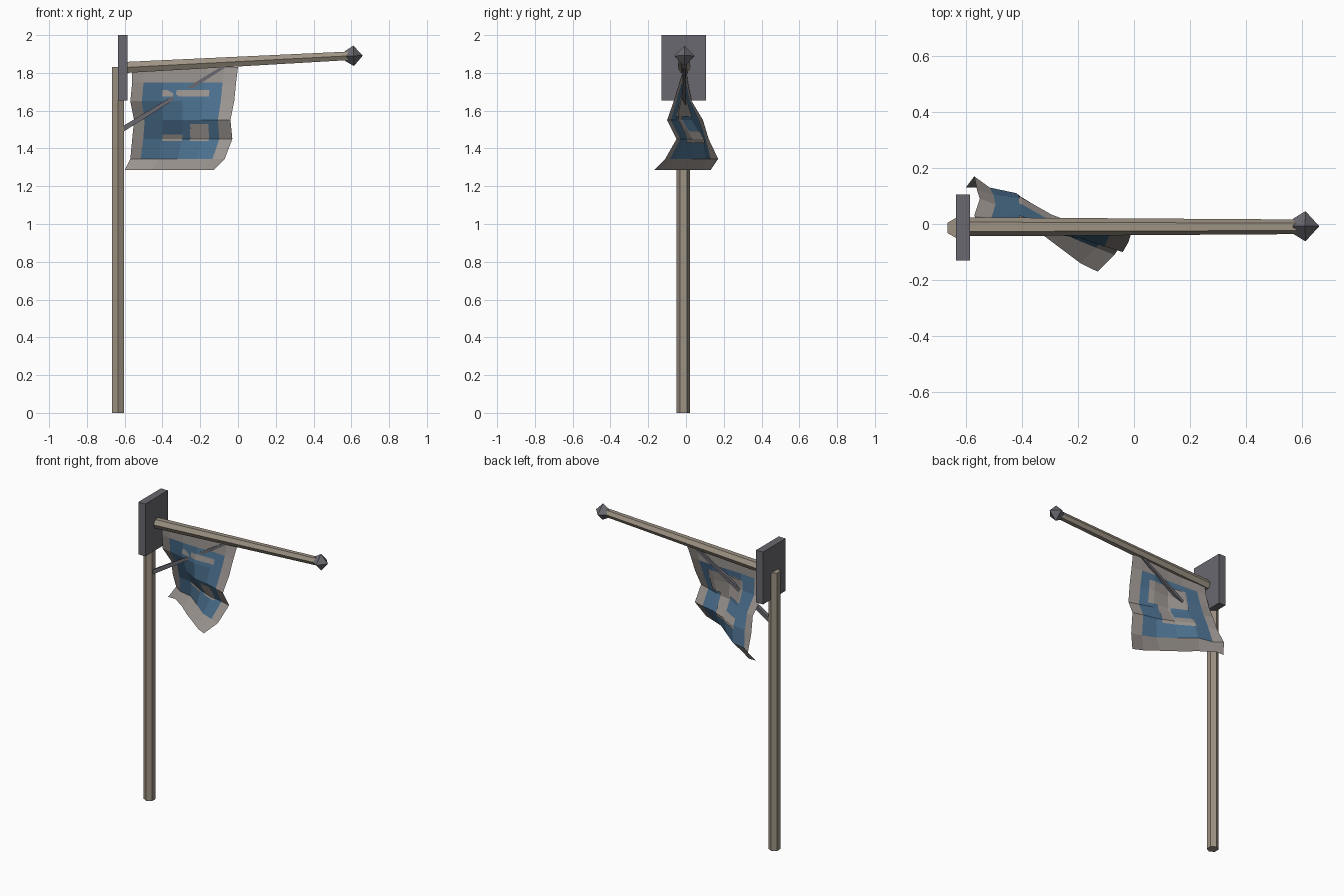
import bpy, bmesh, math
from mathutils import Vector, Matrix

if "Cube" in bpy.data.objects:
    bpy.data.objects.remove(bpy.data.objects["Cube"])


def mat(name, rgb):
    m = bpy.data.materials.new(name)
    m.diffuse_color = (*rgb, 1)
    m.use_nodes = True
    m.node_tree.nodes["Principled BSDF"].inputs["Base Color"].default_value = m.diffuse_color
    return m


wood = mat("wood", (0.34, 0.29, 0.23))
iron = mat("iron", (0.14, 0.14, 0.16))
linen = mat("linen", (0.33, 0.30, 0.28))
blue = mat("blue", (0.07, 0.16, 0.27))


def make(name, verts, faces, mats):
    me = bpy.data.meshes.new(name)
    me.from_pydata(verts, [], faces)
    for m in mats:
        me.materials.append(m)
    ob = bpy.data.objects.new(name, me)
    bpy.context.collection.objects.link(ob)
    return ob


def rod(name, sections, sides, m, turn=0.0):
    """Loft of regular rings; sections = [(centre, radius), ...] on a line."""
    axis = (Vector(sections[-1][0]) - Vector(sections[0][0])).normalized()
    side = Vector((0, 1, 0))
    up = axis.cross(side).normalized()
    verts, faces = [], []
    for c, r in sections:
        for k in range(sides):
            a = turn + math.tau * k / sides
            verts.append(Vector(c) + r * (math.cos(a) * side + math.sin(a) * up))
    for i in range(len(sections) - 1):
        for k in range(sides):
            j = (k + 1) % sides
            faces.append((i * sides + k, i * sides + j,
                          (i + 1) * sides + j, (i + 1) * sides + k))
    faces.append(tuple(range(sides))[::-1])
    faces.append(tuple(range(len(verts) - sides, len(verts))))
    ob = make(name, verts, faces, [m])
    bm = bmesh.new()
    bm.from_mesh(ob.data)
    bmesh.ops.remove_doubles(bm, verts=bm.verts, dist=1e-5)
    bmesh.ops.recalc_face_normals(bm, faces=bm.faces)
    bm.to_mesh(ob.data)
    bm.free()
    return ob


# Upright post, arm, arm tip and diagonal brace
rod("post", [((-0.635, -0.014, 0), 0.036), ((-0.635, -0.014, 1.83), 0.036)], 6, wood)
rod("arm", [((-0.63, -0.01, 1.827), 0.034), ((0.60, -0.01, 1.891), 0.026)], 6, wood)
rod("arm_tip", [((0.568, -0.008, 1.889), 0.027), ((0.612, -0.008, 1.89), 0.054),
                ((0.661, -0.008, 1.892), 0.0)], 4, iron)
rod("brace", [((-0.63, -0.01, 1.49), 0.019), ((-0.07, -0.01, 1.835), 0.011)], 4, iron, math.pi / 4)

# Mounting plate at the top of the post
bm = bmesh.new()
bmesh.ops.create_cube(bm, size=1, matrix=Matrix.Translation((-0.61, -0.0125, 1.8275))
                      @ Matrix.Diagonal((0.05, 0.235, 0.345, 1)))
plate = make("plate", [], [], [iron])
bm.to_mesh(plate.data)
bm.free()

# Rippled banner: rows of (z, left x, right x, y across the width)
cols = [0, 0.11, 0.30, 0.50, 0.70, 0.87, 1]
rows = [
    (1.830, -0.56, 0.00, (0, 0, -.01, -.01, -.01, -.01, -.01)),
    (1.750, -0.56, -0.01, (.01, 0, -.01, -.015, -.012, -.02, -.035)),
    (1.650, -0.57, -0.02, (.03, .02, .0, -.035, -.03, -.05, -.065)),
    (1.550, -0.55, -0.04, (.09, .07, .03, -.03, -.05, -.08, -.10)),
    (1.450, -0.56, -0.03, (.12, .105, .09, .03, -.01, -.03, -.05)),
    (1.345, -0.57, -0.07, (.17, .13, .11, .03, -.05, -.085, -.11)),
    (1.285, -0.60, -0.13, (.13, .13, .07, -.01, -.08, -.14, -.17)),
]
N = len(cols)


def node(i, j):
    z, xl, xr, ys = rows[i]
    return Vector((xl + (xr - xl) * cols[j], ys[j], z))


verts = [node(i, j) for i in range(N) for j in range(N)]
faces = [(i * N + j, (i + 1) * N + j, (i + 1) * N + j + 1, i * N + j + 1)
         for i in range(N - 1) for j in range(N - 1)]
banner = make("banner", verts, faces, [linen, blue])
for p in banner.data.polygons:
    i, j = divmod(p.index, N - 1)
    p.material_index = int(0 < i < N - 2 and 0 < j < N - 2)


def on_cloth(a, b, off):
    """Point on the banner at row a, column b, moved off the cloth in y."""
    i, j = min(int(a), N - 2), min(int(b), N - 2)
    top = node(i, j).lerp(node(i, j + 1), b - j)
    low = node(i + 1, j).lerp(node(i + 1, j + 1), b - j)
    return top.lerp(low, a - i) + Vector((0, off, 0))


def patches(name, rects, off):
    """Emblem strips (row0, row1, col0, col1) that follow the folds."""
    v, f = [], []
    for r0, r1, c0, c1 in rects:
        rs = sorted({r0, r1} | {k for k in range(N) if r0 < k < r1})
        cs = sorted({c0, c1} | {k for k in range(N) if c0 < k < c1})
        base, w = len(v), len(cs)
        v += [on_cloth(a, b, off) for a in rs for b in cs]
        for i in range(len(rs) - 1):
            for j in range(w - 1):
                q = base + i * w + j
                f.append((q, q + w, q + w + 1, q + 1))
    return make(name, v, f, [linen])


# Emblem strips: small on the front, larger on the back
patches("emblem_front", [(1.4, 1.75, 2.0, 4.3), (3.2, 4.1, 3.4, 4.4),
                         (3.75, 4.1, 2.0, 3.0)], -0.004)
patches("emblem_back", [(1.4, 2.8, 1.9, 4.4), (2.8, 4.2, 2.9, 3.7),
                        (3.6, 4.2, 1.9, 2.9)], 0.004)
